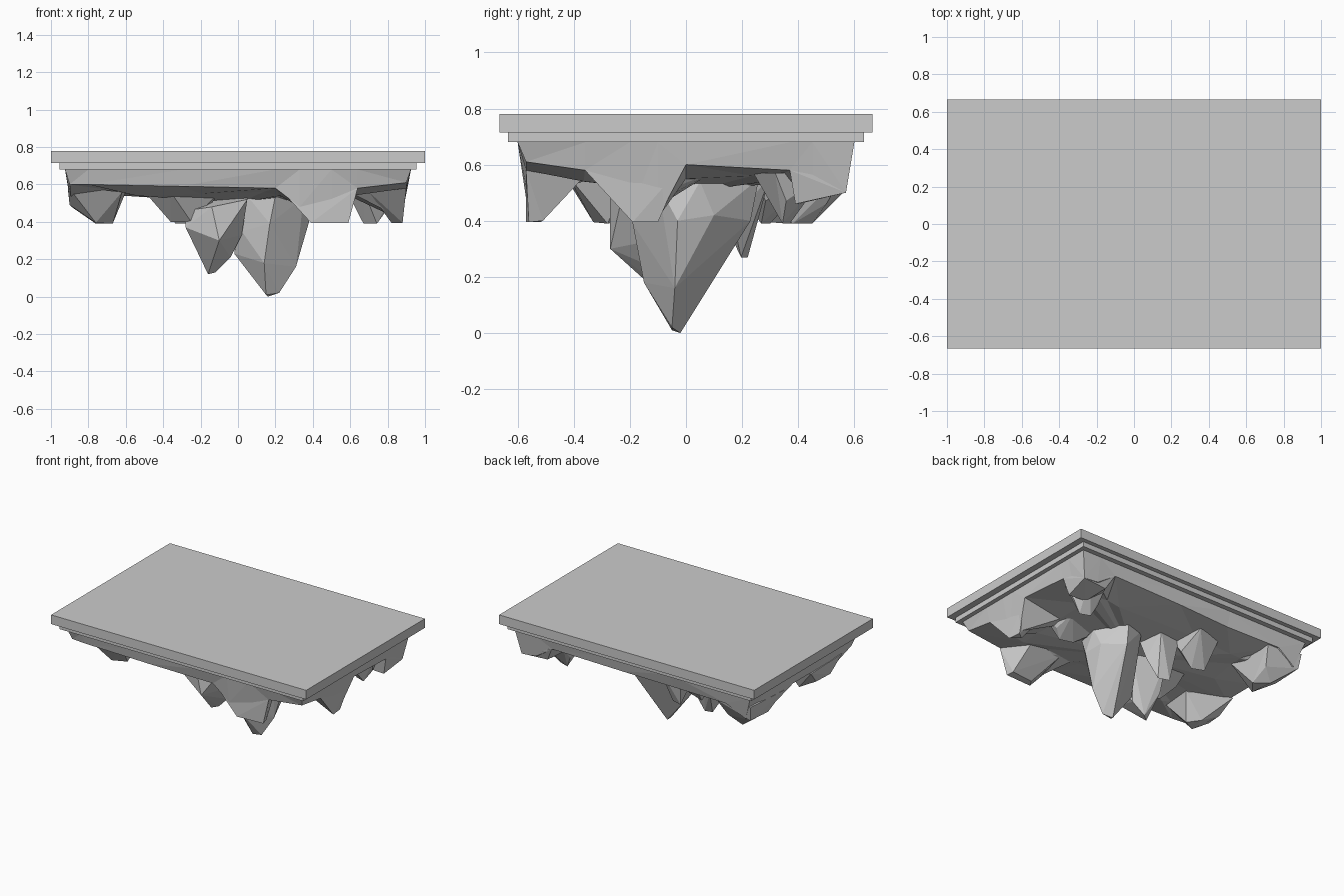
import bpy, bmesh


def finish(name, bm):
    bmesh.ops.recalc_face_normals(bm, faces=bm.faces[:])
    mesh = bpy.data.meshes.new(name)
    bm.to_mesh(mesh)
    bm.free()
    obj = bpy.data.objects.new(name, mesh)
    bpy.context.collection.objects.link(obj)
    return obj


def slab(name, hx, hy, z0, z1):
    bm = bmesh.new()
    bmesh.ops.create_cube(bm, size=1)
    for v in bm.verts:
        v.co = (v.co.x * 2 * hx, v.co.y * 2 * hy, z0 + (v.co.z + 0.5) * (z1 - z0))
    return finish(name, bm)


def rock(name, *points):
    """Faceted chunk: convex hull of a few points."""
    bm = bmesh.new()
    for p in points:
        bm.verts.new(p)
    bmesh.ops.convex_hull(bm, input=bm.verts[:])
    loose = [v for v in bm.verts if not v.link_faces]
    bmesh.ops.delete(bm, geom=loose, context='VERTS')
    return finish(name, bm)


def chunk(name, x, y, rx, ry, tip, tx=0.0, ty=0.0, top=0.57):
    """Small hanging crag with a blunt, offset tip."""
    mid = tip + (top - tip) * 0.45
    return rock(name,
                (x - rx, y - ry * .5, top), (x - rx * .3, y - ry, top),
                (x + rx, y - ry * .4, top), (x + rx * .6, y + ry, top),
                (x - rx * .6, y + ry * .8, top),
                (x + rx * .7, y - ry * .1, mid), (x - rx * .6, y + ry * .2, mid),
                (x + tx - rx * .3, y + ty, tip), (x + tx + rx * .25, y + ty - ry * .2, tip))


# Stepped top platform
slab("top_slab", 1.0, 0.665, 0.715, 0.78)
slab("lower_step", 0.955, 0.635, 0.68, 0.715)

# Rock body: ragged rim (x, y, z) anticlockwise, closed by a sagging underside
rim = [(-.9, -.57, .6), (-.8, -.58, .6), (-.3, -.58, .59), (.2, -.57, .58),
       (.33, -.57, .48), (.5, -.56, .47), (.64, -.57, .58), (.9, -.57, .61),
       (.9, -.36, .58), (.87, -.2, .42), (.87, -.1, .41), (.91, 0, .6), (.9, .37, .58),
       (.88, .45, .49), (.89, .57, .5), (.78, .57, .51), (.64, .58, .6),
       (.1, .58, .59), (-.3, .57, .58), (-.72, .58, .58), (-.86, .56, .5),
       (-.89, .4, .48), (-.91, .1, .59), (-.9, -.15, .58), (-.89, -.3, .5)]
bm = bmesh.new()
top, low, inner = [], [], []
for i, (x, y, z) in enumerate(rim):
    tx = (.925 if x > 0 else -.925) if abs(x) > .83 else x
    ty = (.6 if y > 0 else -.6) if abs(y) > .54 else y
    top.append(bm.verts.new((tx, ty, .68)))
    low.append(bm.verts.new((x, y, z)))
    inner.append(bm.verts.new((x * .68, y * .64, (.56, .54, .55)[i % 3])))
centre = bm.verts.new((0, 0, .5))
n = len(rim)
for i in range(n):
    j = (i + 1) % n
    bm.faces.new((top[i], top[j], low[j], low[i]))
    bm.faces.new((low[i], low[j], inner[j], inner[i]))
    bm.faces.new((inner[i], inner[j], centre))
bmesh.ops.remove_doubles(bm, verts=bm.verts[:], dist=1e-5)
bmesh.ops.triangulate(bm, faces=bm.faces[:])
finish("rock_body", bm)

# Two large central spikes
rock("main_spike",
     (.04, -.15, .55), (.2, -.2, .54), (.35, -.1, .53), (.38, .05, .54),
     (.26, .26, .55), (.12, .22, .55), (.02, .05, .55),
     (.38, -.03, .4), (.17, -.19, .39), (.02, -.12, .35), (.36, .1, .42),
     (.25, .23, .4), (.31, -.04, .16), (.14, -.15, .18), (-.02, -.05, .23),
     (.16, .03, .15), (.15, -.05, .01), (.22, -.05, .02), (.16, -.02, 0))
rock("second_spike",
     (-.28, -.2, .46), (-.14, -.27, .48), (.05, -.22, .52), (.05, .02, .55),
     (-.2, .1, .55), (-.28, -.2, .37), (-.1, -.27, .3), (.02, -.12, .33),
     (-.2, .02, .3), (-.04, -.06, .21), (-.16, -.07, .12), (-.12, -.04, .13))

# Smaller spikes around the centre
chunk("rear_spike", -.06, .18, .14, .12, .27, -.01, .04, .56)
chunk("rear_left_crag", -.26, .3, .15, .16, .39, -.03, .0, .57)
chunk("left_inner_crag", -.3, -.12, .2, .2, .4, .0, -.05, .56)
chunk("right_mid_crag", .48, -.04, .17, .13, .47, .02, -.03, .57)

# Crags around the rim
rock("front_crag", (.22, -.57, .58), (.64, -.57, .58), (.55, -.36, .56), (.3, -.36, .56),
     (.34, -.57, .48), (.61, -.56, .49), (.39, -.57, .395), (.59, -.56, .395),
     (.42, -.52, .395), (.58, -.51, .4), (.56, -.48, .46))
rock("right_crag", (.9, -.36, .58), (.9, -.01, .6), (.7, -.08, .56), (.7, -.28, .56),
     (.88, -.19, .395), (.87, -.1, .395), (.82, -.14, .395))
rock("rear_right_crag", (.9, .37, .58), (.9, .58, .6), (.65, .58, .59), (.6, .4, .56),
     (.89, .57, .5), (.87, .39, .46), (.7, .55, .5), (.74, .4, .46))
rock("left_crag", (-.91, -.1, .58), (-.91, -.45, .59), (-.62, -.42, .56), (-.6, -.2, .56),
     (-.9, -.33, .49), (-.88, -.2, .48), (-.65, -.3, .45), (-.76, -.33, .395),
     (-.67, -.28, .39), (-.74, -.21, .4))
rock("rear_left_corner_crag", (-.91, .2, .58), (-.91, .58, .6), (-.64, .57, .58),
     (-.6, .25, .56), (-.9, .56, .5), (-.89, .35, .48), (-.68, .5, .46),
     (-.76, .45, .39), (-.67, .38, .39), (-.75, .28, .395))
chunk("right_inner_crag", .71, .37, .13, .13, .39, .0, .0, .57)
